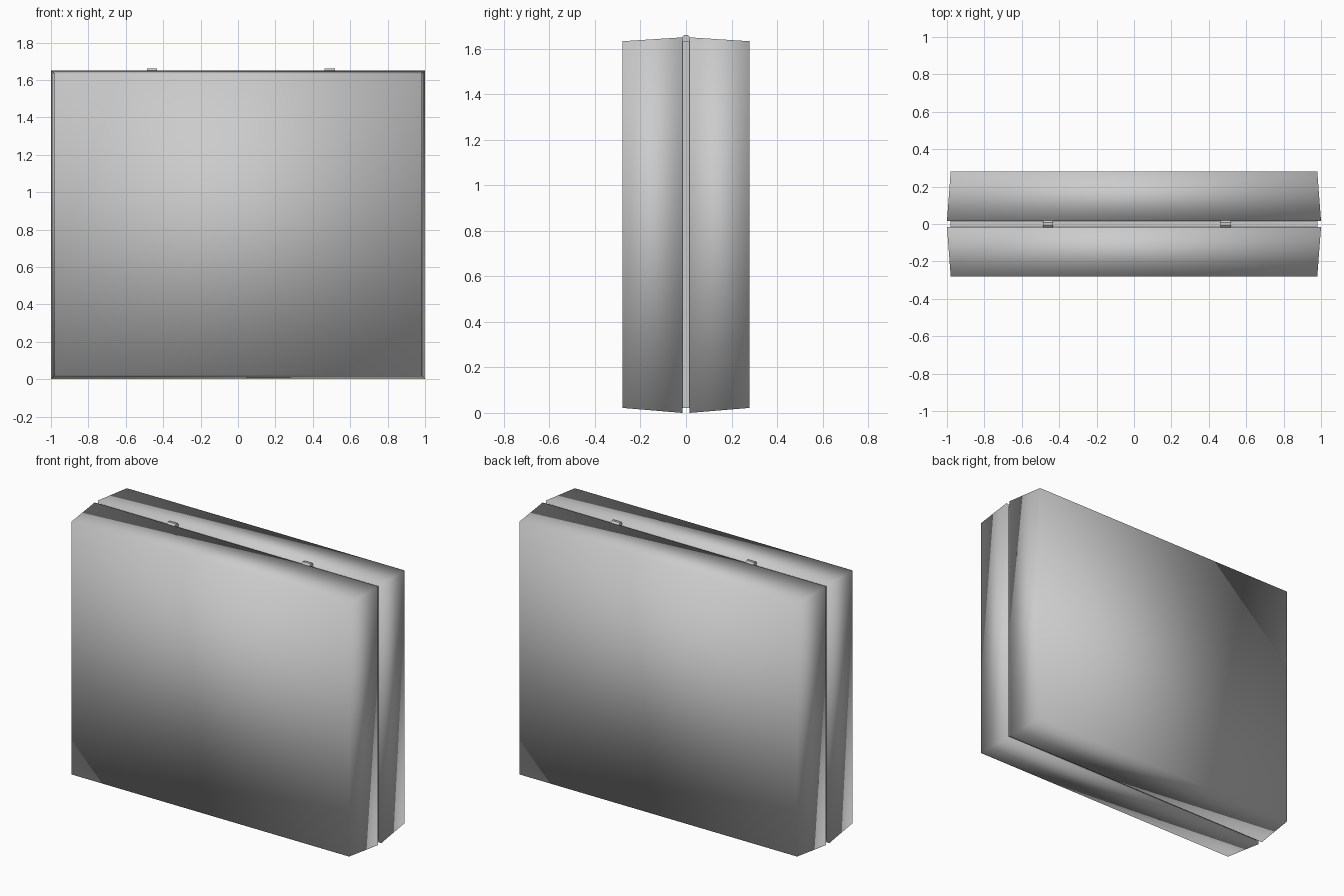
import bpy, bmesh, math
from mathutils import Matrix

if "Cube" in bpy.data.objects:
    bpy.data.objects.remove(bpy.data.objects["Cube"])


def add_object(name, bm, smooth=True):
    bmesh.ops.recalc_face_normals(bm, faces=bm.faces)
    mesh = bpy.data.meshes.new(name)
    bm.to_mesh(mesh)
    bm.free()
    for p in mesh.polygons:
        p.use_smooth = smooth
    obj = bpy.data.objects.new(name, mesh)
    bpy.context.collection.objects.link(obj)
    return obj


def loft(name, sections, smooth=True):
    # each section is a rectangle: y, half width, bottom z, top z
    bm = bmesh.new()
    loops = [[bm.verts.new(c) for c in ((-w, y, lo), (w, y, lo), (w, y, hi), (-w, y, hi))]
             for y, w, lo, hi in sections]
    for a, b in zip(loops, loops[1:]):
        for i in range(4):
            j = (i + 1) % 4
            bm.faces.new((a[i], a[j], b[j], b[i]))
    bm.faces.new(loops[0])
    bm.faces.new(loops[-1])
    return add_object(name, bm, smooth)


# two tapered case shells, widest at the seam
for name, s in (("front_shell", -1), ("back_shell", 1)):
    loft(name, [(s * 0.28, 0.98, 0.022, 1.633), (s * 0.016, 1.0, 0.0, 1.65)])

# recessed core that fills the seam
loft("seam_core", [(-0.03, 0.98, 0.022, 1.633), (0.03, 0.98, 0.022, 1.633)], False)

# two small hinge barrels on the top seam
for name, x in (("left_hinge", -0.46), ("right_hinge", 0.49)):
    bm = bmesh.new()
    m = (Matrix.Translation((x, 0, 1.641)) @ Matrix.Rotation(math.pi / 2, 4, 'Y')
         @ Matrix.Rotation(math.pi / 8, 4, 'Z'))
    bmesh.ops.create_cone(bm, cap_ends=True, segments=8, radius1=0.021,
                          radius2=0.021, depth=0.055, matrix=m)
    add_object(name, bm, False)
